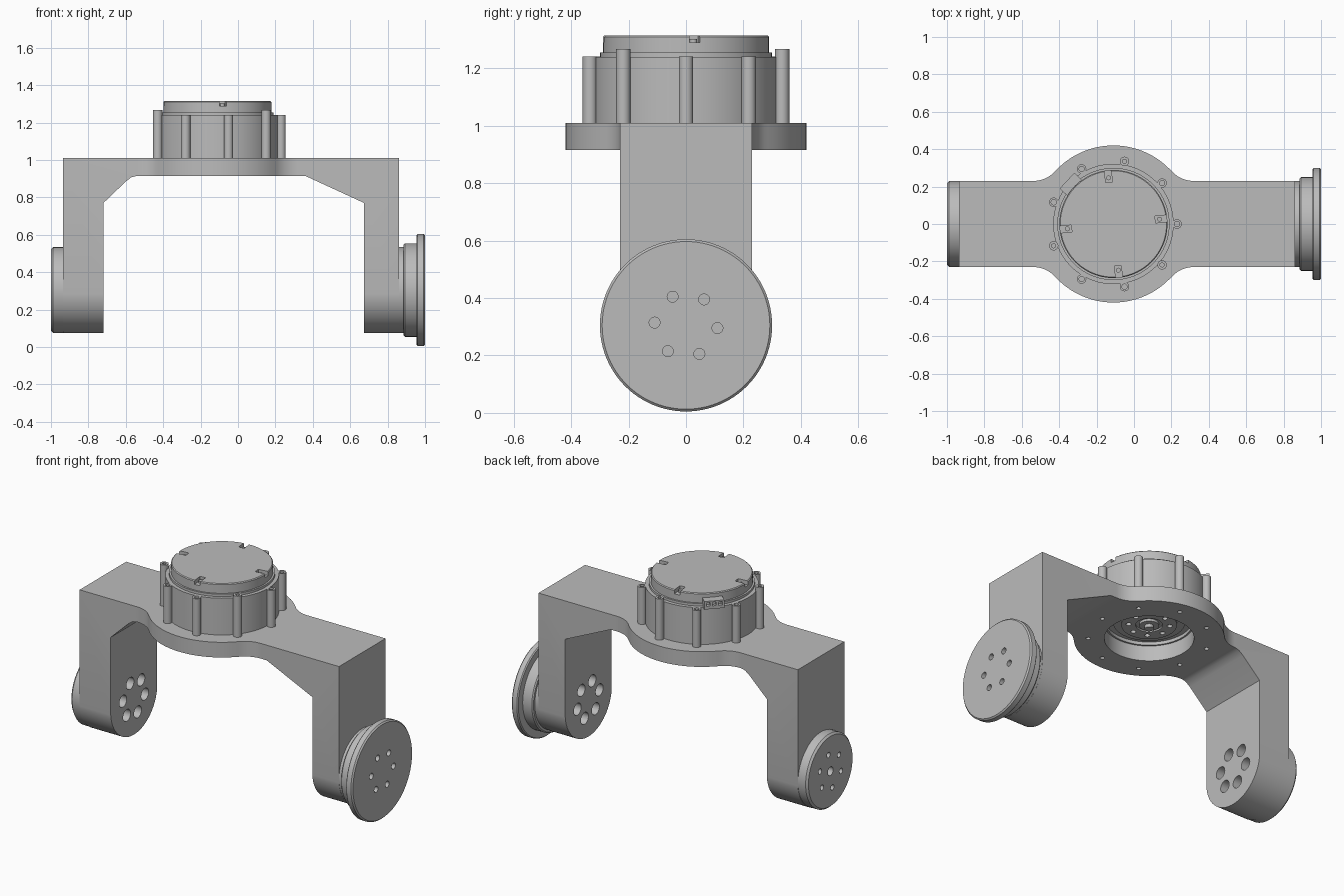
import bpy, bmesh
from math import radians, sin, cos, pi
from mathutils import Matrix, Vector

cube = bpy.data.objects.get("Cube")
if cube:
    bpy.data.objects.remove(cube, do_unlink=True)

grey = bpy.data.materials.new("machined_grey")
grey.use_nodes = True
COLOUR = (0.5, 0.5, 0.5, 1)
grey.diffuse_color = COLOUR
for node in grey.node_tree.nodes:
    if node.type == 'BSDF_PRINCIPLED':
        node.inputs["Base Color"].default_value = COLOUR

parts = []


def finish(name, bm, matrix=Matrix(), cutter=False):
    bmesh.ops.recalc_face_normals(bm, faces=bm.faces)
    bm.transform(matrix)
    mesh = bpy.data.meshes.new(name)
    bm.to_mesh(mesh)
    bm.free()
    mesh.materials.append(grey)
    obj = bpy.data.objects.new(name, mesh)
    bpy.context.collection.objects.link(obj)
    obj.hide_render = cutter
    if not cutter:
        parts.append(obj)
    return obj


def prism(name, points, depth, matrix, cutter=False):
    """Extrude a flat outline along local z."""
    bm = bmesh.new()
    face = bm.faces.new([bm.verts.new((x, y, 0)) for x, y in points])
    new = bmesh.ops.extrude_face_region(bm, geom=[face])["geom"]
    bmesh.ops.translate(bm, vec=(0, 0, depth),
                        verts=[v for v in new if isinstance(v, bmesh.types.BMVert)])
    return finish(name, bm, matrix, cutter)


def lathe(name, profile, matrix, steps=72):
    """Spin a (radius, height) profile about local z."""
    bm = bmesh.new()
    verts = [bm.verts.new((r, 0, h)) for r, h in profile]
    edges = [bm.edges.new(pair) for pair in zip(verts, verts[1:])]
    bmesh.ops.spin(bm, geom=verts + edges, cent=(0, 0, 0), axis=(0, 0, 1),
                   angle=2 * pi, steps=steps, use_duplicate=False)
    bmesh.ops.remove_doubles(bm, verts=bm.verts, dist=0.0001)
    return finish(name, bm, matrix)


def pins(name, places, radius, low, high, matrix, cutter=False, sides=20):
    """Cylinders along local z at each (radius, degrees) place."""
    bm = bmesh.new()
    for r, a in places:
        at = (r * cos(radians(a)), r * sin(radians(a)), (low + high) / 2)
        bmesh.ops.create_cone(bm, cap_ends=True, segments=sides, radius1=radius,
                              radius2=radius, depth=high - low,
                              matrix=Matrix.Translation(at))
    return finish(name, bm, matrix, cutter)


def boxes(name, places, size, height, matrix, cutter=False):
    """Boxes turned to face outward at each (radius, degrees) place."""
    bm = bmesh.new()
    for r, a in places:
        turn = Matrix.Rotation(radians(a), 4, 'Z') @ Matrix.Translation((r, 0, height))
        bmesh.ops.create_cube(bm, size=1, matrix=turn @ Matrix.Diagonal((*size, 1)))
    return finish(name, bm, matrix, cutter)


def boolean(obj, tool, operation='DIFFERENCE'):
    mod = obj.modifiers.new("cut", 'BOOLEAN')
    mod.operation, mod.solver, mod.object = operation, 'EXACT', tool
    bpy.context.view_layer.update()
    graph = bpy.context.evaluated_depsgraph_get()
    mesh = bpy.data.meshes.new_from_object(obj.evaluated_get(graph))
    obj.modifiers.clear()
    obj.data = mesh
    bpy.data.objects.remove(tool, do_unlink=True)


def ring(radius, count, start=0):
    return [(radius, start + 360 * i / count) for i in range(count)]


def arc(cx, cy, r, start, end, n):
    angles = [radians(start + (end - start) * i / n) for i in range(n + 1)]
    return [(cx + r * cos(a), cy + r * sin(a)) for a in angles]


def sideways(x):
    """Local z becomes world x, on the pivot axis."""
    return Matrix.Translation((x, 0, PIVOT)) @ Matrix.Rotation(pi / 2, 4, 'Y')


PIVOT = 0.305    # height of the arm axis
MX = -0.11       # motor centre
motor = Matrix.Translation((MX, 0, 0))

# Bracket: side profile trimmed by the plan outline and the rounded arm ends
side = [(-.935, 0), (-.935, 1.01), (.86, 1.01), (.86, 0), (.675, 0), (.675, .77),
        (.36, .915), (-.54, .915), (-.57, .908), (-.6, .885), (-.72, .77), (-.72, 0)]
bracket = prism("bracket", side, 1.2,
                Matrix.Translation((0, .6, 0)) @ Matrix.Rotation(pi / 2, 4, 'X'))

half = arc(.43, .39, .16, 270, 222.2, 10) + arc(0, 0, .42, 42.2, 137.8, 32)[1:-1] \
    + arc(-.43, .39, .16, 317.8, 270, 10)
half = [(1.3, .23)] + half + [(-1.3, .23)]
plan = half + [(-x, -y) for x, y in half]
boolean(bracket, prism("plan_tool", plan, 1.4, Matrix.Translation((MX, 0, -.1)), True),
        'INTERSECT')

end = arc(0, PIVOT, .231, 180, 360, 36) + [(.231, .8), (.6, .8), (.6, 1.2),
                                           (-.6, 1.2), (-.6, .8), (-.231, .8)]
along_x = Matrix(((0, 0, 1, -1.2), (1, 0, 0, 0), (0, 1, 0, 0), (0, 0, 0, 1)))
boolean(bracket, prism("end_tool", end, 2.4, along_x, True), 'INTERSECT')

# Bracket holes: motor opening, mounting holes, access holes in the arms
boolean(bracket, pins("opening_tool", [(0, 0)], .25, .8, 1.1, motor, True, 72))
boolean(bracket, pins("mount_tool", ring(.34, 9), .013, .8, .98, motor, True))
boolean(bracket, pins("right_arm_tool", ring(.11, 6, 20), .037, -.13, .1,
                      sideways(-.72), True, 28))
boolean(bracket, pins("left_arm_tool", ring(.11, 6, 20), .037, -.1, .13,
                      sideways(.675), True, 28))

# Right arm boss
boss = lathe("right_boss", [(0, .08), (.229, .08), (.229, .012), (.218, 0), (0, 0)],
             sideways(-1))
boolean(boss, pins("boss_tool", ring(.11, 6, 50), .017, -.05, .04, sideways(-1), True))
boolean(boss, pins("bore_tool", [(0, 0)], .027, -.05, .05, sideways(-1), True))

# Left arm output flange
flange = lathe("left_flange", [(0, -.15), (.23, -.15), (.23, -.115), (.243, -.115),
                               (.25, -.108), (.25, -.045), (.294, -.045), (.3, -.039),
                               (.3, -.008), (.292, 0), (0, 0)], sideways(1), 96)
boolean(flange, pins("flange_tool", ring(.11, 6, 25), .019, -.04, .05, sideways(1), True))

# Motor housing with its stepped cap
housing = lathe("motor_housing", [(0, 1.03), (.24, 1.03), (.24, 1.01), (.322, 1.01),
                                  (.322, 1.24), (.3, 1.24), (.3, 1.255), (.289, 1.255),
                                  (.289, 1.31), (.284, 1.315), (0, 1.315)], motor, 96)
boolean(housing, boxes("slot_tool", ring(.275, 4, 6), (.1, .036, .05), 1.315, motor, True))
pins("cap_screws", ring(.248, 4, 6), .013, 1.28, 1.302, motor)

# Housing lugs, every third one carrying a bolt head
lugs = pins("housing_lugs", ring(.34, 9), .025, 1.005, 1.241, motor)
open_lugs = [p for i, p in enumerate(ring(.34, 9)) if i % 3 != 2]
boolean(lugs, pins("lug_tool", open_lugs, .014, 1.2, 1.3, motor, True))
heads = pins("bolt_heads", ring(.34, 3, 80), .025, 1.235, 1.267, motor)
boolean(heads, pins("socket_tool", ring(.34, 3, 80), .012, 1.25, 1.3, motor, True, 6))

# Cable connector
connector = boxes("connector", [(.312, 137)], (.055, .115, .05), 1.263, motor)
sockets = [(.34, 137 + step) for step in (-6, 0, 6)]
boolean(connector, boxes("connector_tool", sockets, (.04, .022, .022), 1.268, motor, True))

# Output hub inside the lower opening
hub = lathe("output_hub", [(0, .975), (.025, .975), (.025, .995), (.055, .995),
                           (.055, 1.01), (.075, 1.01), (.075, 1.0), (.155, 1.0),
                           (.155, 1.015), (.2, 1.015), (.2, 1.05), (0, 1.05)], motor)
boolean(hub, pins("hub_tool", ring(.115, 8, 10), .015, .9, 1.025, motor, True))

# Smooth curved walls, keep edges crisp
bpy.ops.object.select_all(action='DESELECT')
for obj in parts:
    obj.select_set(True)
bpy.context.view_layer.objects.active = bracket
bpy.ops.object.shade_smooth_by_angle(angle=radians(30))
